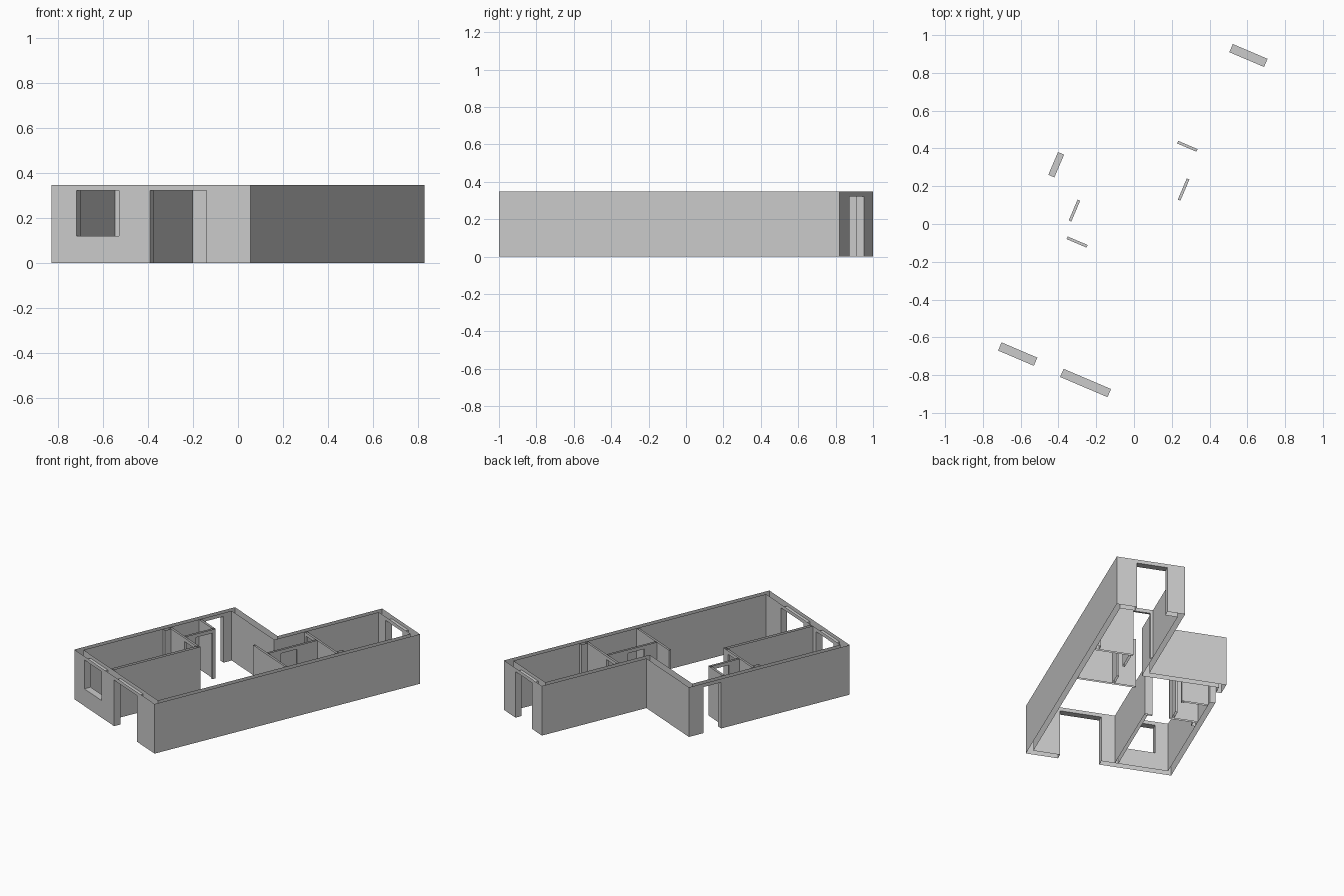
import bpy, bmesh
from mathutils import Vector

cube = bpy.data.objects.get("Cube")
if cube:
    bpy.data.objects.remove(cube, do_unlink=True)

grey = bpy.data.materials.new("wall_grey")
grey.use_nodes = True
grey.diffuse_color = (0.6, 0.6, 0.6, 1)
grey.node_tree.nodes["Principled BSDF"].inputs["Base Color"].default_value = (0.6, 0.6, 0.6, 1)

TOP, HEAD = 0.347, 0.322       # wall height and opening height
ORIGIN = Vector((0.055, -1, 0))
ACROSS = Vector((-0.92, 0.392, 0))   # plan axis along the front wall
ALONG = Vector((0.392, 0.92, 0))     # plan axis along the long wall


def wall(name, outer, inner, opening=None, sill=0, caps=(False, False)):
    """Hollow wall, open above and below, between two parallel plan lines."""
    axis = 0 if abs(outer[0][0] - outer[1][0]) > abs(outer[0][1] - outer[1][1]) else 1
    bm = bmesh.new()

    def quad(*corners):
        bm.faces.new([bm.verts.new(ORIGIN + ACROSS * c[0] + ALONG * c[1] + Vector((0, 0, z)))
                      for c, z in corners])

    def upright(a, b, low, high):
        quad((a, low), (b, low), (b, high), (a, high))

    def at(line, value):
        point = list(line[0])
        point[axis] = value
        return tuple(point)

    for line in (outer, inner):
        if opening is None:
            upright(line[0], line[1], 0, TOP)
            continue
        first, last = opening
        if line[0][axis] > line[1][axis]:
            first, last = last, first
        a, b = at(line, first), at(line, last)
        upright(line[0], a, 0, TOP)
        upright(b, line[1], 0, TOP)
        upright(a, b, HEAD, TOP)
        if sill:
            upright(a, b, 0, sill)
    # Lining of the opening: jambs, head and sill
    if opening:
        for value in opening:
            upright(at(outer, value), at(inner, value), sill, HEAD)
        for z in [HEAD] + ([sill] if sill else []):
            quad((at(outer, opening[0]), z), (at(outer, opening[1]), z),
                 (at(inner, opening[1]), z), (at(inner, opening[0]), z))
    for end, capped in enumerate(caps):
        if capped:
            upright(outer[end], inner[end], 0, TOP)

    bmesh.ops.remove_doubles(bm, verts=bm.verts, dist=0.0005)
    bmesh.ops.recalc_face_normals(bm, faces=bm.faces)
    mesh = bpy.data.meshes.new(name)
    bm.to_mesh(mesh)
    bm.free()
    mesh.materials.append(grey)
    bpy.context.collection.objects.link(bpy.data.objects.new(name, mesh))


def partition(name, p0, p1, q0, q1, opening=None, caps=(False, False)):
    """Straight inner wall filling a plan rectangle."""
    if p1 - p0 > q1 - q0:
        wall(name, ((p0, q0), (p1, q0)), ((p0, q1), (p1, q1)), opening, caps=caps)
    else:
        wall(name, ((p0, q0), (p0, q1)), ((p1, q0), (p1, q1)), opening, caps=caps)


# Outer shell: stepped outline, mitred at the corners
W, L, STEP_P, STEP_Q = 0.962, 1.98, 0.452, 1.2
SIDE, END = 0.035, 0.047
outer = [(0, 0), (W, 0), (W, STEP_Q), (STEP_P, STEP_Q), (STEP_P, L), (0, L)]
inner = [(SIDE, END), (W - SIDE, END), (W - SIDE, STEP_Q - END),
         (STEP_P - SIDE, STEP_Q - END), (STEP_P - SIDE, L - END), (SIDE, L - END)]
MID = 0.56                     # the front wall is built in two parts here
wall("front_wall_door_side", (outer[0], (MID, 0)), (inner[0], (MID, END)), (0.212, 0.485))
wall("front_wall_window_side", ((MID, 0), outer[1]), ((MID, END), inner[1]),
     (0.636, 0.842), sill=0.12)
shell = [("right_wall", 1, (0.96, 1.091)), ("step_wall", 2, None), ("wing_wall", 3, None),
         ("back_wall", 4, (0.135, 0.335)), ("left_wall", 5, None)]
for name, i, opening in shell:
    j = (i + 1) % len(outer)
    wall(name, (outer[i], outer[j]), (inner[i], inner[j]), opening)

# Front room and the small room behind it
RIGHT = W - SIDE
partition("front_room_side", 0.575, 0.597, END, 0.7)
partition("front_room_back", 0.575, RIGHT, 0.685, 0.7, (0.625, 0.74), (True, False))
partition("small_room_side", 0.753, 0.768, 0.7, 0.925, (0.78, 0.9))
partition("small_room_back", 0.753, RIGHT, 0.91, 0.925, caps=(True, False))

# Wing rooms
partition("wing_stub", SIDE, 0.42, 0.998, 1.013, caps=(False, True))
partition("wing_room_side", 0.265, 0.28, 1.013, 1.38, (1.108, 1.23))
partition("wing_room_back", SIDE, STEP_P - SIDE, 1.38, 1.395, (0.288, 0.4))

# Pilasters against the side walls
partition("front_room_pilaster", 0.9, RIGHT, 0.64, 0.685, caps=(True, True))
partition("wing_pilaster", SIDE, 0.06, 1.395, 1.44, caps=(True, True))
